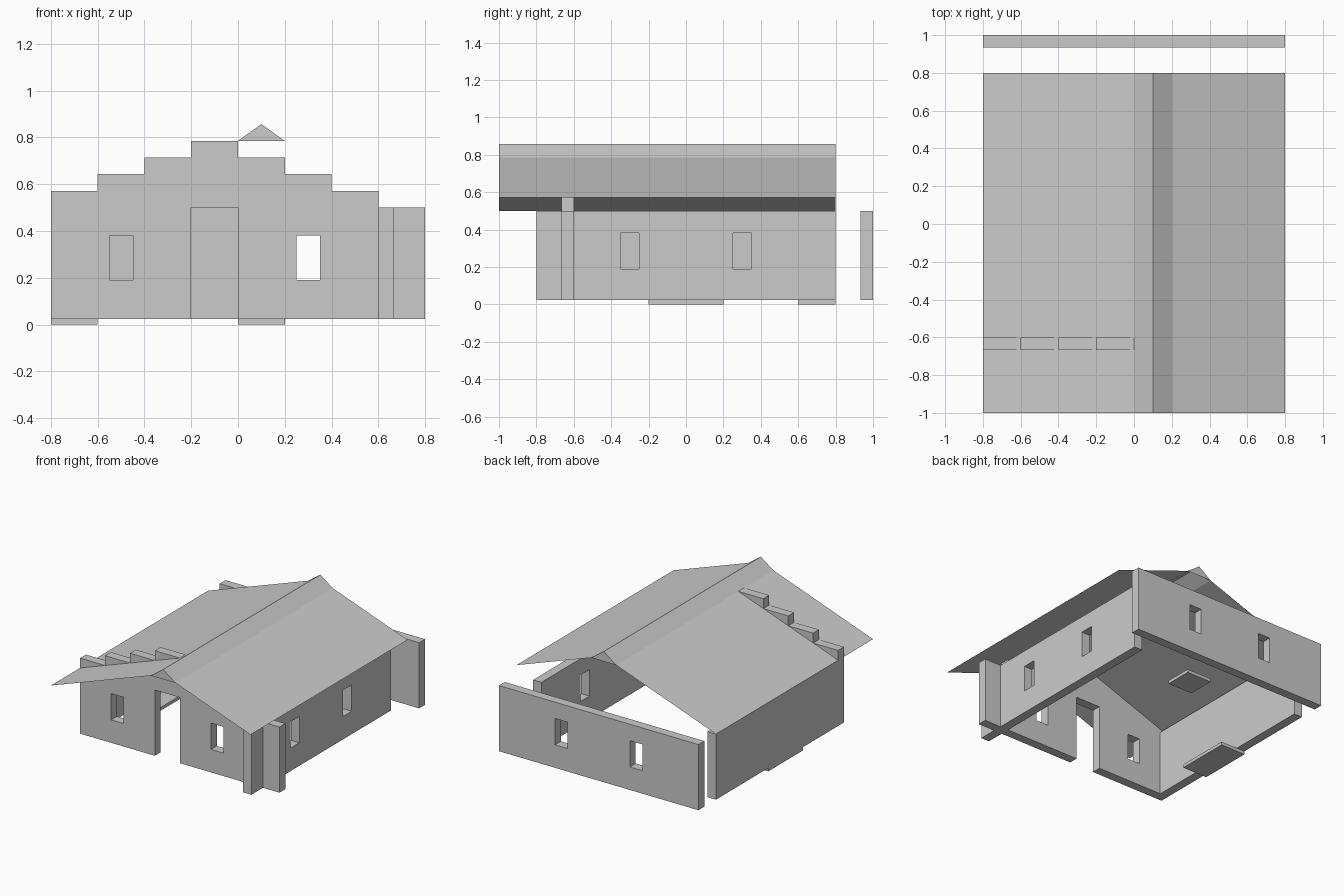
import bpy, bmesh
from mathutils import Vector

if "Cube" in bpy.data.objects:
    bpy.data.objects.remove(bpy.data.objects["Cube"])

T = 0.2            # tile width
W = T / 3          # wall thickness
S = 0.5 / 7        # roof rise per tile
Z0 = S / 3         # wall base / floor tile thickness
EAVE = 0.5


def mesh_object(name, bm):
    bmesh.ops.recalc_face_normals(bm, faces=bm.faces)
    me = bpy.data.meshes.new(name)
    bm.to_mesh(me)
    bm.free()
    ob = bpy.data.objects.new(name, me)
    bpy.context.collection.objects.link(ob)
    return ob


def box(name, lo, hi):
    bm = bmesh.new()
    bmesh.ops.create_cube(bm, size=1)
    lo, hi = Vector(lo), Vector(hi)
    for v in bm.verts:
        v.co = (lo + hi) / 2 + v.co * (hi - lo)
    return mesh_object(name, bm)


def extrude_xz(name, pts, y0, y1):
    """Solid made from an x-z outline pushed along y."""
    bm = bmesh.new()
    face = bm.faces.new([bm.verts.new((x, y0, z)) for x, z in pts])
    ext = bmesh.ops.extrude_face_region(bm, geom=[face], use_keep_orig=True)
    verts = [g for g in ext["geom"] if isinstance(g, bmesh.types.BMVert)]
    bmesh.ops.translate(bm, verts=verts, vec=(0, y1 - y0, 0))
    return mesh_object(name, bm)


def cut_window(wall, cx, cy, along):
    """Window opening centred on (cx, cy) in a wall running along x or y."""
    hx, hy = (T / 4, T / 2) if along == "x" else (T / 2, T / 4)
    cutter = box("window_cutter", (cx - hx, cy - hy, Z0 * 8), (cx + hx, cy + hy, Z0 * 16))
    cutter.hide_render = True
    cutter.hide_viewport = True
    mod = wall.modifiers.new("window", "BOOLEAN")
    mod.operation = "DIFFERENCE"
    mod.solver = "EXACT"
    mod.object = cutter


# Front wall: stepped gable with a door opening
steps = [1, 2, 3, 4, 3, 2, 1, 0]
outline = [(-0.8, Z0)]
for i, k in enumerate(steps):
    outline += [(-0.8 + i * T, EAVE + k * S), (-0.8 + (i + 1) * T, EAVE + k * S)]
outline += [(0.8, Z0), (0, Z0), (0, EAVE), (-T, EAVE), (-T, Z0)]
front = extrude_xz("front_wall", outline, -0.6 - W, -0.6)
for x in (-0.5, 0.3):
    cut_window(front, x, -0.6 - W / 2, "x")

# Side walls and detached back wall
box("left_wall", (-0.8, -0.6, Z0), (-0.8 + W, 0.8, EAVE))
right = box("right_wall", (0.6, -0.8, Z0), (0.6 + W, 0.8, EAVE))
back = box("back_wall", (-0.8, 1 - W, Z0), (0.8, 1, EAVE))
for c in (-0.3, 0.3):
    cut_window(right, 0.6 + W / 2, c, "y")
    cut_window(back, c, 1 - W / 2, "x")

# Floor tiles
box("side_floor_tile", (-0.8, -0.2, 0), (-0.6, 0.2, Z0))
box("back_floor_tile", (0, 0.6, 0), (0.2, 0.8, Z0))

# Thin sheet roof with closed ridge ends
bm = bmesh.new()
profile = [(-0.8, EAVE), (0, EAVE + 4 * S), (0.1, EAVE + 5 * S), (0.2, EAVE + 4 * S), (0.8, EAVE + S)]
a, b = [[bm.verts.new((x, y, z)) for x, z in profile] for y in (-1, 0.8)]
for i in range(4):
    bm.faces.new((a[i], a[i + 1], b[i + 1], b[i]))
bm.faces.new((a[1], a[3], a[2]))
bm.faces.new((b[1], b[2], b[3]))
bm.normal_update()
roof = mesh_object("roof", bm)
if roof.data.polygons[0].normal.z < 0:
    roof.data.flip_normals()
